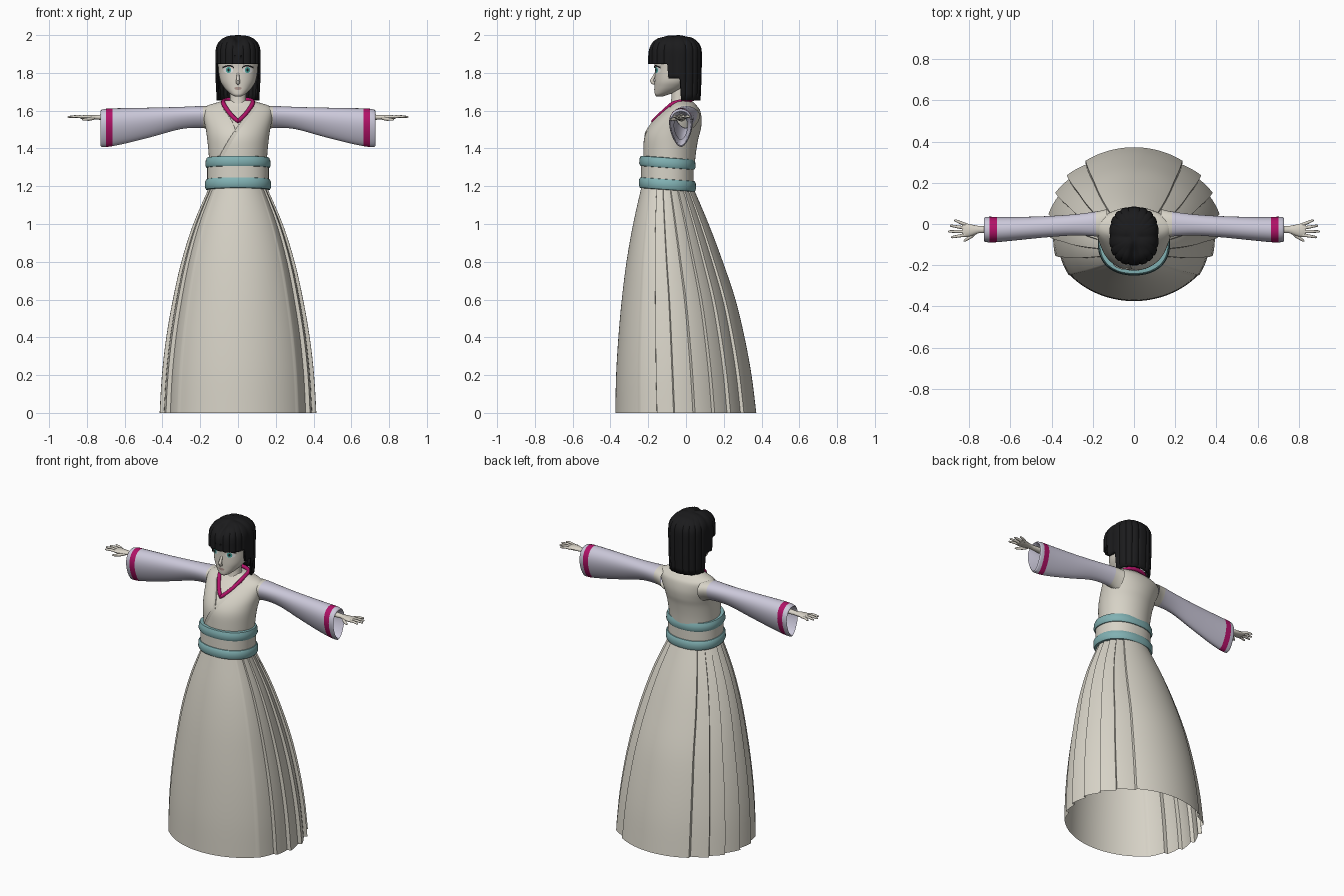
import bpy, bmesh
from math import sin, cos, pi, radians
from mathutils import Vector
from mathutils.bvhtree import BVHTree

if "Cube" in bpy.data.objects:
    bpy.data.objects.remove(bpy.data.objects["Cube"])


def mat(name, r, g, b):
    m = bpy.data.materials.new(name)
    m.diffuse_color = (r, g, b, 1)
    m.use_nodes = True
    m.node_tree.nodes["Principled BSDF"].inputs["Base Color"].default_value = m.diffuse_color
    return m


CREAM = mat("cream_cloth", .68, .65, .57)
SKIN = mat("skin", .70, .66, .58)
LILAC = mat("lilac_cloth", .60, .58, .70)
PINK = mat("magenta_trim", .45, .006, .14)
TEAL = mat("teal_trim", .22, .44, .45)
BLACK = mat("black_hair", .011, .011, .012)
WHITE = mat("eye_white", .8, .8, .8)
IRIS = mat("eye_teal", .06, .38, .34)
LIP = mat("lip", .42, .30, .27)


def grid(name, rows, mats, rule=None, caps=(False, False), closed=True, mirror=False, thick=0):
    """Skin a list of point rows into one mesh."""
    bm = bmesh.new()
    vs = [[bm.verts.new(p) for p in r] for r in rows]
    n = len(rows[0])
    for a, b in zip(vs, vs[1:]):
        for i in range(n if closed else n - 1):
            j = (i + 1) % n
            bm.faces.new((a[i], a[j], b[j], b[i]))
    if caps[0]:
        bm.faces.new(vs[0])
    if caps[1]:
        bm.faces.new(vs[-1])
    bmesh.ops.recalc_face_normals(bm, faces=bm.faces)
    if rule:
        for f in bm.faces:
            f.material_index = rule(f.calc_center_median())
    me = bpy.data.meshes.new(name)
    bm.to_mesh(me)
    bm.free()
    for m in mats:
        me.materials.append(m)
    ob = bpy.data.objects.new(name, me)
    bpy.context.collection.objects.link(ob)
    if thick:
        s = ob.modifiers.new("thickness", 'SOLIDIFY')
        s.thickness, s.offset = thick, -1
    if mirror:
        ob.modifiers.new("mirror", 'MIRROR').use_clip = False
    return ob


def spline(pts, k=5):
    """Catmull-Rom through tuples of any length."""
    out = []
    for i in range(len(pts) - 1):
        p = [pts[max(i - 1, 0)], pts[i], pts[i + 1], pts[min(i + 2, len(pts) - 1)]]
        for s in range(k):
            t = s / k
            out.append(tuple(.5 * (2 * b + (c - a) * t + (2 * a - 5 * b + 4 * c - d) * t * t
                                   + (3 * b - a - 3 * c + d) * t ** 3) for a, b, c, d in zip(*p)))
    return out + [tuple(pts[-1])]


def pw(v, e):
    return abs(v) ** e * (1 if v >= 0 else -1)


def ring(z, rx, yf, yb, n=48, e=1, tilt=0):
    cy, ry = (yf + yb) / 2, (yb - yf) / 2
    pts = []
    for i in range(n):
        a = 2 * pi * i / n
        y = cy + ry * pw(sin(a), e)
        pts.append((rx * pw(cos(a), e), y, z + tilt * (y - cy)))
    return pts


def tube(name, pts, radii, m, up=(0, 0, 1), loop=False, mirror=False, n=10):
    pts, up, rows = [Vector(p) for p in pts], Vector(up), []
    c = len(pts)
    for i, p in enumerate(pts):
        nxt = pts[(i + 1) % c] if loop else pts[min(i + 1, c - 1)]
        prv = pts[i - 1] if loop else pts[max(i - 1, 0)]
        side = (nxt - prv).cross(up).normalized()
        top = side.cross(nxt - prv).normalized()
        rows.append([p + radii[i] * (side * cos(2 * pi * k / n) + top * sin(2 * pi * k / n)) for k in range(n)])
    if loop:
        rows.append(rows[0])
    return grid(name, rows, [m], caps=(not loop, not loop), mirror=mirror)


def caster(ob):
    tree = BVHTree.FromPolygons([v.co for v in ob.data.vertices], [p.vertices for p in ob.data.polygons])

    def hit(x, z, off=0):
        loc = tree.ray_cast(Vector((x, -2, z)), Vector((0, 1, 0)))[0]
        return (x, (loc.y if loc else -.03) - off, z)
    return hit


# Skirt: smooth front and back panels, knife pleats at both sides
def pleat(a):
    d = (math_deg := a * 180 / pi) if a <= pi / 2 else 180 - a * 180 / pi
    if d < -90:
        d += 360
    if d > 180:
        d -= 360
    if -41 < d < 55:
        return 1.01 - .055 * (((d + 41) / 16) % 1)
    return 1.0


skirt = spline([(1.2, .15, -.235, .035), (1.0, .237, -.28, .12), (.8, .3, -.315, .195), (.6, .345, -.34, .262),
                (.4, .38, -.358, .31), (.2, .403, -.37, .347), (0, .415, -.374, .372)], 4)
rows = []
for z, rx, yf, yb in skirt:
    cy, ry = (yf + yb) / 2, (yb - yf) / 2
    r = []
    for i in range(240):
        a = -pi / 2 + 2 * pi * i / 240
        s = pleat(a)
        r.append((rx * s * cos(a), cy + ry * s * sin(a), z))
    rows.append(r)
grid("skirt", rows, [CREAM])

# Bodice
torso = grid("bodice", [ring(*t, n=64) for t in spline([
    (1.3, .15, -.225, .045), (1.38, .156, -.226, .053), (1.45, .163, -.222, .065), (1.5, .17, -.203, .078),
    (1.55, .18, -.165, .083), (1.6, .186, -.115, .075), (1.625, .165, -.088, .058),
    (1.642, .115, -.075, .042), (1.655, .07, -.065, .025)])], [CREAM], caps=(True, True))
chest = caster(torso)

# Sash with two padded bands
prof = [(1.18, -.01), (1.182, .006), (1.195, .012), (1.225, .011), (1.236, .004), (1.237, 0), (1.297, 0),
        (1.298, .004), (1.31, .01), (1.335, .008), (1.35, .002), (1.352, -.012)]
grid("sash", [ring(z, .163 + d, -.238 - d, .041 + d, 64, .9, -.07) for z, d in prof], [CREAM, TEAL],
     lambda c: 0 if 1.237 < c.z + .07 * (c.y + .1) < 1.297 else 1, (True, True))

# Overlapping lapels lying on the bodice
for name, p, q, w in (("outer_lapel", (.08, 1.62), (-.1, 1.355), .035), ("inner_lapel", (-.08, 1.61), (-.01, 1.48), -.025)):
    rows = []
    for i in range(13):
        t = i / 12
        x = p[0] + (q[0] - p[0]) * t - .012 * sin(pi * t) * (1 if w > 0 else -1)
        z = p[1] + (q[1] - p[1]) * t
        rows.append([chest(x - w * .05, z, -.002), chest(x, z, .006), chest(x + w, z, -.002)])
    grid(name, rows, [CREAM], closed=False)

# Bare neckline and collar
rows = []
for i in range(9):
    t = i / 8
    rows.append([chest((.078 * (1 - t) + .003) * k / 4, 1.648 - .1 * t, .002) for k in range(-4, 5)])
grid("neckline", rows, [SKIN], closed=False)
half = [(.03, 1.57), (.058, 1.605), (.078, 1.64)]
right = [chest(x, z, .002) for x, z in half] + [(.066, .015, 1.655)]
loop = [chest(0, 1.543, .002)] + right + [(0, .035, 1.662)] + [(-x, y, z) for x, y, z in reversed(right)]
loop = spline(loop + loop[:1], 3)[:-1]
tube("collar", loop, [.0115] * len(loop), PINK, (0, -.4, 1), loop=True)

# Sleeves: hanging bell shape with trim and a hollow cuff
def sleeve_ring(x, zt, zb, cy, ry, s=1.0):
    zm, h = (zt + zb) / 2, (zt - zb) / 2 * s
    return [(x, cy + ry * s * cos(a) * (1 + .3 * sin(a)), zm + h * sin(a)) for a in (2 * pi * i / 32 for i in range(32))]


sl = spline([(.13, 1.622, 1.49, .0, .07), (.185, 1.625, 1.508, 0, .058), (.3, 1.62, 1.503, -.005, .049),
             (.45, 1.616, 1.463, -.015, .05), (.58, 1.614, 1.43, -.023, .055), (.665, 1.612, 1.412, -.027, .059),
             (.70, 1.61, 1.408, -.027, .06), (.722, 1.605, 1.408, -.027, .058)], 4)
rows = [sleeve_ring(*t) for t in sl]
rows += [sleeve_ring(.728, *sl[-1][1:], .93), sleeve_ring(.72, *sl[-1][1:], .87), sleeve_ring(.58, *sl[-1][1:], .6)]
grid("sleeve", rows, [LILAC, PINK, CREAM], lambda c: 1 if .665 < c.x < .70 else (2 if c.x < .185 else 0), mirror=True)

# Hands
palm = spline([(.56, -.025, .024, .022), (.72, -.027, .018, .014), (.755, -.027, .018, .012), (.79, -.03, .028, .013),
               (.82, -.03, .034, .011), (.835, -.028, .031, .007)], 3)
grid("palm", [[(x, cy + ry * cos(a), 1.565 + rz * sin(a)) for a in (2 * pi * i / 16 for i in range(16))]
              for x, cy, ry, rz in palm], [SKIN], caps=(True, True), mirror=True)
for name, y0, x1, y1 in (("little_finger", -.003, .872, .018), ("ring_finger", -.02, .893, -.008),
                         ("middle_finger", -.037, .902, -.036), ("index_finger", -.053, .888, -.064)):
    tube(name, [(.815, y0, 1.565), ((.815 + x1) / 2, (y0 + y1) / 2, 1.57), (x1 - .005, y1, 1.567), (x1, y1, 1.566)],
         [.008, .0075, .0055, .002], SKIN, mirror=True)
tube("thumb", [(.765, -.038, 1.56), (.79, -.06, 1.555), (.82, -.08, 1.553), (.826, -.083, 1.553)],
     [.009, .009, .006, .002], SKIN, mirror=True)

# Neck and head
grid("neck", [ring(1.58, .06, -.095, .01, 24), ring(1.63, .046, -.082, .008, 24), ring(1.67, .042, -.077, .005, 24),
              ring(1.76, .045, -.08, .01, 24)], [SKIN])
head = grid("head", [ring(*t, n=48, e=.92) for t in spline([
    (1.674, .014, -.155, -.125), (1.684, .034, -.164, -.095), (1.70, .054, -.166, -.05), (1.725, .076, -.166, -.005),
    (1.76, .095, -.166, .03), (1.82, .104, -.165, .05), (1.88, .104, -.168, .055), (1.95, .075, -.14, .03)])],
    [SKIN], caps=(True, True))
face = caster(head)
tube("nose", [(0, -.155, 1.81), (0, -.168, 1.785), (0, -.182, 1.758), (0, -.176, 1.749), (0, -.163, 1.743)],
     [.005, .007, .010, .011, .007], SKIN, up=(0, -1, .2))


def oval(name, cx, cz, rx, rz, off, m, mirror=True):
    rows = [[face(cx + rx * s * cos(a), cz + rz * s * sin(a), off) for a in (2 * pi * i / 20 for i in range(20))]
            for s in (1, .6, .15)]
    grid(name, rows, [m], caps=(False, True), mirror=mirror)


# Painted face details
oval("eye_white", .052, 1.814, .026, .017, .0015, WHITE)
oval("iris", .050, 1.815, .014, .016, .003, IRIS)
oval("pupil", .050, 1.815, .006, .008, .0045, BLACK)
oval("lips", 0, 1.718, .02, .008, .002, LIP, False)
for name, z0, w in (("eyelash", 1.824, .008), ("eyebrow", 1.846, .006)):
    grid(name, [[face(.022 + .06 * t, z0 + .010 * sin(pi * t ** .8), .005),
                 face(.022 + .06 * t, z0 + .010 * sin(pi * t ** .8) + w, .005)] for t in (i / 10 for i in range(11))],
         [BLACK], closed=False, mirror=True)

# Hair: one grooved shell with fringe, side locks and long back
cols = []
for i in range(144):
    a = 2 * pi * i / 144
    ux, uy = pw(cos(a), .8), pw(sin(a), .8)
    y0 = -.058 + .142 * uy
    zb = 1.846 if y0 < -.095 else (1.77 if y0 < -.03 else 1.655)
    groove = (1 - abs(sin(9 * a))) ** 2
    col = []
    for k in range(12):
        ph = radians(6 + 84 * k / 11)
        r = sin(ph) ** .8
        g = r * (1 - .04 * groove * r)
        x, y = .12 * ux * g, -.058 + .142 * uy * g
        z = 1.9 + .1005 * cos(ph) ** .8 - .008 * (1 - abs(sin(y * 50))) * (1 - r)
        if y < -.08:
            z -= .022 * math_fade if (math_fade := 2.718 ** (-(x / .018) ** 2) * min(1, (-.08 - y) / .06)) else 0
        col.append((x, y, z))
    for k in range(1, 8):
        t = k / 7
        g = (1 - .04 * groove) * (1 - .05 * t * t * (zb < 1.7))
        col.append((.12 * ux * g, -.058 + .142 * uy * g, 1.9 + (zb - 1.9) * t))
    cols.append(col)
grid("hair", [list(r) for r in zip(*cols)], [BLACK], caps=(True, False), thick=.013)

# Smooth shading with crisp folds
for ob in bpy.context.scene.objects:
    ob.select_set(True)
bpy.context.view_layer.objects.active = torso
bpy.ops.object.shade_smooth_by_angle(angle=radians(40))
